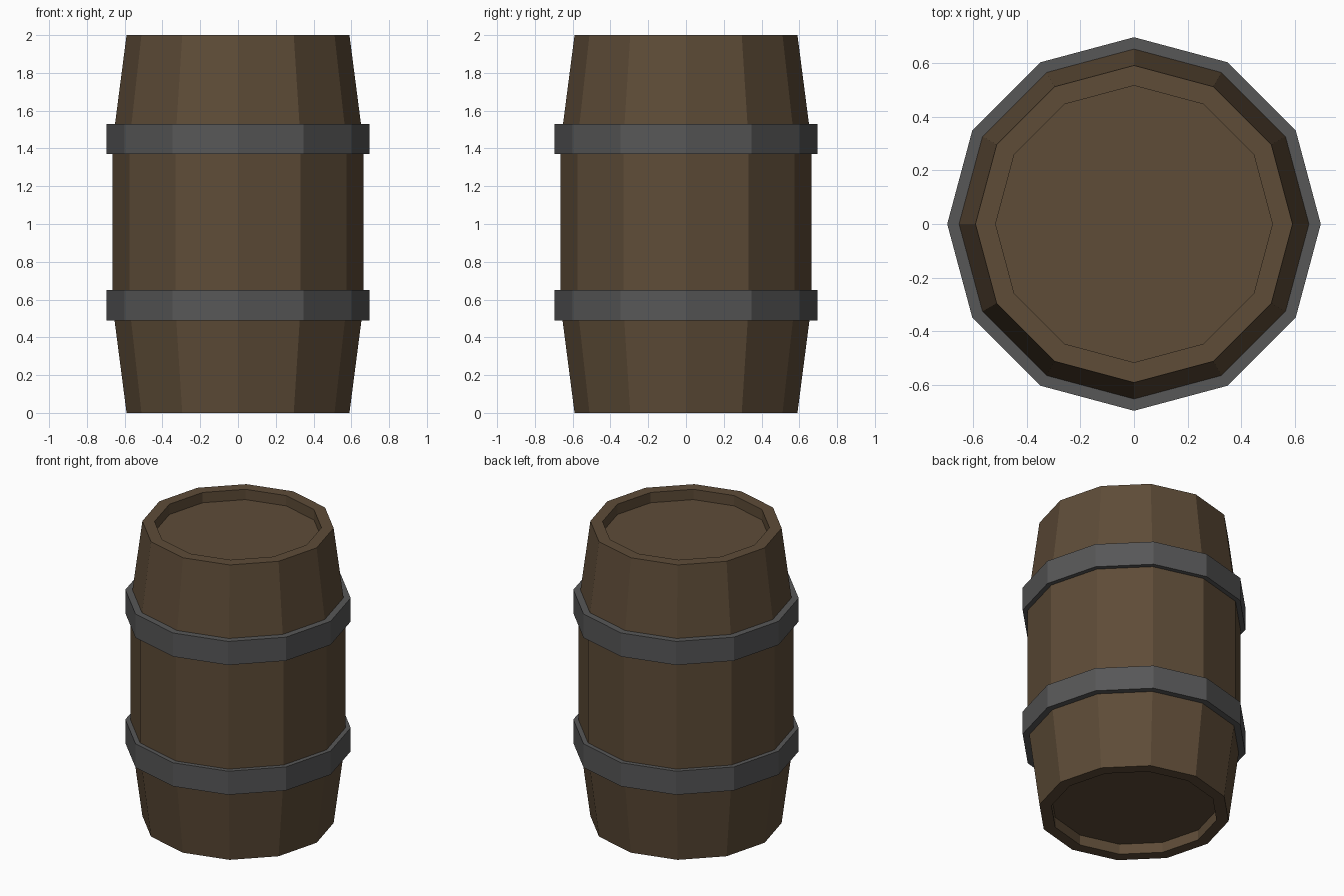
import bpy, bmesh, math

if "Cube" in bpy.data.objects:
    bpy.data.objects.remove(bpy.data.objects["Cube"])

SIDES = 12


def material(name, rgb):
    m = bpy.data.materials.new(name)
    m.diffuse_color = (*rgb, 1)
    m.use_nodes = True
    m.node_tree.nodes["Principled BSDF"].inputs["Base Color"].default_value = m.diffuse_color
    return m


def lathe(name, profile, mat, closed=False):
    """Revolve (radius, z) points, listed bottom to top outside; cap the ends unless closed."""
    bm = bmesh.new()
    rings = [[bm.verts.new((r * math.cos(2 * math.pi * i / SIDES),
                            r * math.sin(2 * math.pi * i / SIDES), z))
              for i in range(SIDES)] for r, z in profile]
    pairs = list(zip(rings, rings[1:]))
    if closed:
        pairs.append((rings[-1], rings[0]))
    else:
        bm.faces.new(rings[0][::-1])
        bm.faces.new(rings[-1])
    for a, b in pairs:
        for i in range(SIDES):
            j = (i + 1) % SIDES
            bm.faces.new((a[i], a[j], b[j], b[i]))
    bmesh.ops.recalc_face_normals(bm, faces=bm.faces)
    mesh = bpy.data.meshes.new(name)
    bm.to_mesh(mesh)
    bm.free()
    mesh.materials.append(mat)
    ob = bpy.data.objects.new(name, mesh)
    bpy.context.collection.objects.link(ob)
    return ob


wood = material("dark_wood", (0.112, 0.072, 0.039))
iron = material("grey_iron", (0.095, 0.095, 0.096))

# Barrel body with recessed lids at both ends
lathe("barrel_body", [(0.515, 0.07), (0.515, 0), (0.59, 0), (0.664, 0.57),
                      (0.664, 1.43), (0.59, 2), (0.515, 2), (0.515, 1.93)], wood)

# Two iron hoops
for label, z in (("lower", 0.57), ("upper", 1.45)):
    lathe(label + "_hoop", [(0.63, z - 0.08), (0.695, z - 0.08),
                            (0.695, z + 0.08), (0.63, z + 0.08)], iron, closed=True)
